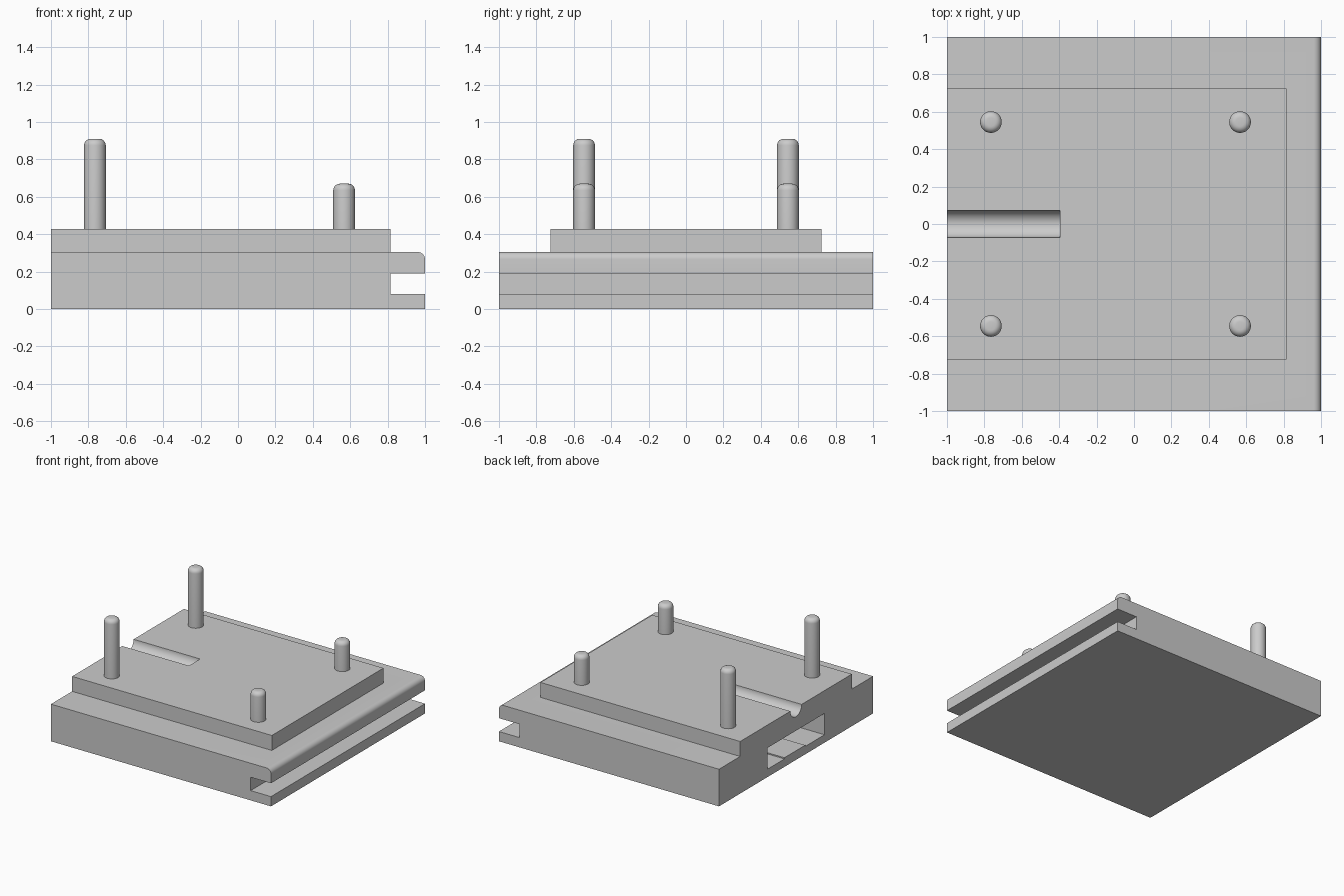
import bpy
import bmesh
from math import cos, sin, pi, radians
from mathutils import Vector

if "Cube" in bpy.data.objects:
    bpy.data.objects.remove(bpy.data.objects["Cube"], do_unlink=True)

GREY = (0.6, 0.6, 0.6, 1.0)
grey = bpy.data.materials.new("plain grey")
grey.use_nodes = True
grey.diffuse_color = GREY
grey.node_tree.nodes["Principled BSDF"].inputs["Base Color"].default_value = GREY


def add_object(name, bm):
    bmesh.ops.recalc_face_normals(bm, faces=bm.faces)
    mesh = bpy.data.meshes.new(name)
    bm.to_mesh(mesh)
    bm.free()
    mesh.materials.append(grey)
    obj = bpy.data.objects.new(name, mesh)
    bpy.context.collection.objects.link(obj)
    return obj


def prism(name, outline, offset):
    """Extrude a closed outline along an offset vector."""
    bm = bmesh.new()
    face = bm.faces.new([bm.verts.new(p) for p in outline])
    result = bmesh.ops.extrude_face_region(bm, geom=[face])
    moved = [v for v in result["geom"] if isinstance(v, bmesh.types.BMVert)]
    bmesh.ops.translate(bm, verts=moved, vec=Vector(offset))
    # extrusion keeps the first cap when it has no neighbours
    if len(bm.faces) == len(outline) + 1:
        bm.faces.new([v for v in bm.verts if v not in moved])
    return add_object(name, bm)


def box(name, x0, x1, y0, y1, z0, z1):
    outline = [(x0, y0, z0), (x1, y0, z0), (x1, y1, z0), (x0, y1, z0)]
    return prism(name, outline, (0, 0, z1 - z0))


def combine(target, tool, operation):
    """Apply a boolean and remove the helper."""
    mod = target.modifiers.new(operation, "BOOLEAN")
    mod.object, mod.operation, mod.solver = tool, operation, "EXACT"
    select(target)
    bpy.ops.object.modifier_apply(modifier=mod.name)
    bpy.data.objects.remove(tool, do_unlink=True)


def select(obj):
    bpy.ops.object.select_all(action="DESELECT")
    obj.select_set(True)
    bpy.context.view_layer.objects.active = obj


def smooth(obj):
    select(obj)
    bpy.ops.object.shade_smooth_by_angle(angle=radians(30))


# Base: side profile with an open slot and a rounded upper lip
BASE_TOP, LIP, STEP_X = 0.305, 0.04, 0.815
lip_arc = [(1 - LIP + LIP * cos(a), BASE_TOP - LIP + LIP * sin(a))
           for a in (pi / 2 * i / 8 for i in range(9))]
profile = [(-1, 0), (1, 0), (1, 0.08), (STEP_X, 0.08), (STEP_X, 0.19), (1, 0.19)]
profile += lip_arc + [(-1, BASE_TOP)]
body = prism("base_body", [(x, -1, z) for x, z in profile], (0, 2, 0))

# Pocket in the end face, with a low rib across its floor
combine(body, box("pocket_cutter", -1.1, -0.6, -0.37, 0.37, 0.065, 0.24), "DIFFERENCE")
combine(body, box("pocket_rib", -1, -0.59, -0.12, 0.15, 0.05, 0.075), "UNION")

# Raised platform with a round-bottomed channel
SLAB_TOP, GROOVE = 0.428, 0.073
combine(body, box("platform", -1, STEP_X, -0.725, 0.725, 0.28, SLAB_TOP), "UNION")
arc = [(-1.1, GROOVE * cos(a), SLAB_TOP - GROOVE * sin(a))
       for a in (pi * i / 24 for i in range(25))]
arc += [(-1.1, -GROOVE, 0.5), (-1.1, GROOVE, 0.5)]
combine(body, prism("channel_cutter", arc, (0.705, 0, 0)), "DIFFERENCE")
smooth(body)

# Four posts with rounded tops: a tall pair and a short pair
RADIUS, ROUND, FOOT = 0.058, 0.035, 0.4
for kind, x, top in (("tall", -0.765, 0.91), ("short", 0.567, 0.67)):
    for side, y in (("front", -0.545), ("back", 0.545)):
        bm = bmesh.new()
        bmesh.ops.create_cone(bm, cap_ends=True, segments=32, radius1=RADIUS,
                              radius2=RADIUS, depth=top - FOOT)
        bmesh.ops.translate(bm, verts=bm.verts, vec=(x, y, (top + FOOT) / 2))
        rim = [e for e in bm.edges if all(v.co.z > top - 0.01 for v in e.verts)]
        bmesh.ops.bevel(bm, geom=rim, offset=ROUND, segments=6, profile=0.5,
                        affect="EDGES")
        smooth(add_object(f"{kind}_post_{side}", bm))
